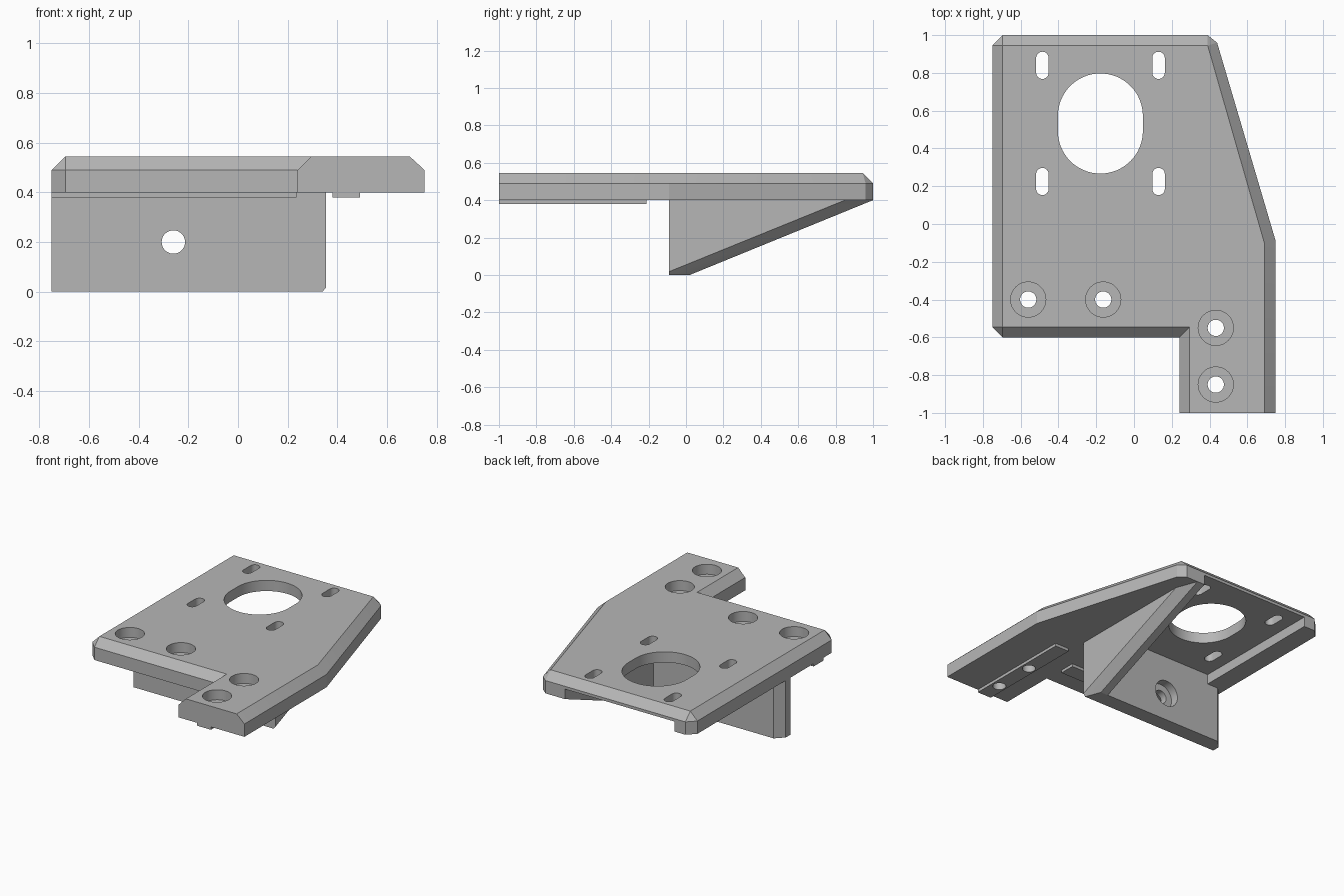
import bpy, bmesh, math
from mathutils import Matrix, Vector

if "Cube" in bpy.data.objects:
    bpy.data.objects.remove(bpy.data.objects["Cube"], do_unlink=True)

grey = bpy.data.materials.new("plain grey")
grey.use_nodes = True
grey.diffuse_color = (0.47, 0.47, 0.47, 1)
grey.node_tree.nodes["Principled BSDF"].inputs["Base Color"].default_value = grey.diffuse_color


def finish(name, bm):
    bmesh.ops.remove_doubles(bm, verts=bm.verts, dist=1e-5)
    bmesh.ops.recalc_face_normals(bm, faces=bm.faces)
    mesh = bpy.data.meshes.new(name)
    bm.to_mesh(mesh)
    bm.free()
    mesh.materials.append(grey)
    obj = bpy.data.objects.new(name, mesh)
    bpy.context.collection.objects.link(obj)
    return obj


def loft(name, loops):
    """Solid through stacked loops of equal length, capped at both ends."""
    bm = bmesh.new()
    rings = [[bm.verts.new(p) for p in loop] for loop in loops]
    n = len(rings[0])
    for a, b in zip(rings, rings[1:]):
        for i in range(n):
            j = (i + 1) % n
            bm.faces.new((a[i], a[j], b[j], b[i]))
    bm.faces.new(rings[0][::-1])
    bm.faces.new(rings[-1])
    return finish(name, bm)


def prism(name, outline, z0, z1):
    return loft(name, [[(x, y, z) for x, y in outline] for z in (z0, z1)])


def box(name, x0, x1, y0, y1, z0, z1):
    return prism(name, [(x0, y0), (x1, y0), (x1, y1), (x0, y1)], z0, z1)


def slot(name, x, y, r, stretch, z0, z1, seg=48):
    """Round prism, stretched along y by a straight middle section."""
    pts = []
    for side in (0, 1):
        for i in range(seg // 2 + 1):
            if stretch == 0 and i == seg // 2:
                continue
            a = math.pi * (side + i / (seg // 2))
            pts.append((x + r * math.cos(a),
                        y + r * math.sin(a) + (stretch if side == 0 else -stretch)))
    return prism(name, pts, z0, z1)


def cut(obj, cutters):
    for c in cutters:
        m = obj.modifiers.new("cut", 'BOOLEAN')
        m.operation = 'DIFFERENCE'
        m.solver = 'EXACT'
        m.object = c
    bpy.context.view_layer.update()
    graph = bpy.context.evaluated_depsgraph_get()
    mesh = bpy.data.meshes.new_from_object(obj.evaluated_get(graph))
    obj.modifiers.clear()
    obj.data = mesh


# Top plate: outer outline paired with its bevelled top outline
edge = [(-.75, -.545), (-.695, -.6), (.24, -.6), (.24, -1), (.75, -1),
        (.75, -.09), (.44, .96), (.39, 1), (-.695, 1), (-.75, .945)]
rim = [(-.695, -.545), (-.695, -.545), (.295, -.545), (.295, -1), (.69, -1),
       (.69, -.1), (.39, .945), (.39, .945), (-.695, .945), (-.695, .945)]
BOTTOM, SHOULDER, TOP = .4, .49, .545
plate = loft("top_plate", [[(x, y, BOTTOM) for x, y in edge],
                           [(x, y, SHOULDER) for x, y in edge],
                           [(x, y, TOP) for x, y in rim]])

# Locating keys under the plate
long_key = box("cross_key", -.75, .235, -.455, -.345, .38, BOTTOM)
tongue_key = box("tongue_key", .38, .49, -1, -.21, .38, BOTTOM)

# Hanging wall with one chamfered upright edge
wall = prism("hanging_wall", [(-.75, -.09), (.24, -.09), (.24, .02),
                              (-.695, .02), (-.75, -.035)], 0, BOTTOM)

# Triangular gusset with a chamfered sloping edge
bm = bmesh.new()
for p in [(.24, -.09, 0), (.24, .02, 0), (.24, 1, .4), (.24, -.09, .4),
          (.298, .02, 0), (.298, 1, .4), (.34, -.09, 0),
          (.355, -.09, .018), (.355, .85, .4), (.355, -.09, .4)]:
    bm.verts.new(p)
bmesh.ops.convex_hull(bm, input=bm.verts)
bmesh.ops.dissolve_limit(bm, angle_limit=math.radians(2), verts=bm.verts, edges=bm.edges)
gusset = finish("side_gusset", bm)

# Openings through the plate
pocket = box("pocket_cutter", -.61, .24, .02, 1.1, .3, .47)
bore = slot("bore_cutter", -.178, .532, .225, .04, .3, .7, 64)
slots = [slot("slot_cutter", x, y, .033, .039, .3, .7, 32)
         for x in (-.485, .13) for y in (.84, .225)]
screws = [(-.56, -.4), (-.163, -.4), (.433, -.55), (.433, -.85)]
through = [slot("screw_cutter", x, y, .043, 0, .3, .7) for x, y in screws]
heads = [slot("head_cutter", x, y, .093, 0, .475, .7) for x, y in screws]
cut(plate, [pocket, bore] + slots + through + heads)
cut(long_key, through[:2])
cut(tongue_key, through[2:])

# Screw hole in the wall, counterbored from behind
wall_cutters = [slot("wall_screw_cutter", 0, 0, .047, 0, -.2, .2),
                slot("wall_head_cutter", 0, 0, .093, 0, -.2, .035)]
for c in wall_cutters:
    c.data.transform(Matrix.Translation(Vector((-.26, 0, .2)))
                     @ Matrix.Rotation(math.radians(90), 4, 'X'))
wall_cutters[1].data.transform(Matrix.Translation(Vector((0, .0, 0))))
cut(wall, wall_cutters[:1])
head = wall_cutters[1]
low = min(v.co.y for v in head.data.vertices)
head.data.transform(Matrix.Translation(Vector((0, -.04 - low, 0))))
cut(wall, [head])

# Remove cutters
for c in [pocket, bore] + slots + through + heads + wall_cutters:
    bpy.data.objects.remove(c, do_unlink=True)

# Round holes shade smoothly, everything else stays crisp
bpy.ops.object.select_all(action='DESELECT')
for o in (plate, long_key, tongue_key, wall, gusset):
    o.select_set(True)
bpy.context.view_layer.objects.active = plate
bpy.ops.object.shade_smooth_by_angle(angle=math.radians(14))
